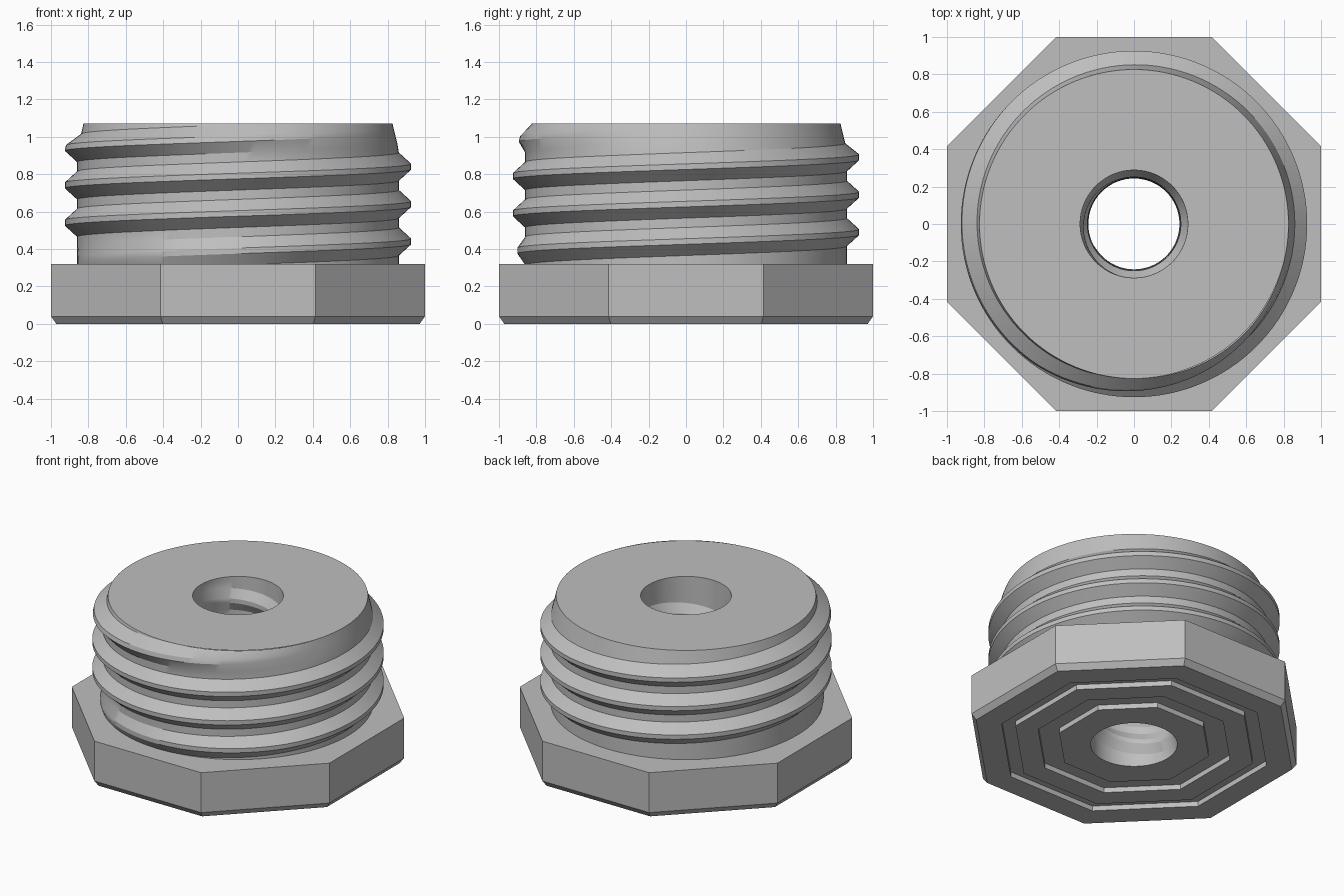
import bpy, bmesh
from math import cos, sin, pi, tau, floor, ceil, radians

if "Cube" in bpy.data.objects:
    bpy.data.objects.remove(bpy.data.objects["Cube"], do_unlink=True)

SEGMENTS = 128
PITCH = 0.2
CREST = 0.64            # crest height at angle zero
HEIGHT = 1.07
HEAD_TOP = 0.32

steel = bpy.data.materials.new("grey_steel")
steel.use_nodes = True
GREY = (0.52, 0.52, 0.52, 1)
steel.diffuse_color = GREY
steel.node_tree.nodes["Principled BSDF"].inputs["Base Color"].default_value = GREY


def clamp(v, low=0.0, high=1.0):
    return max(low, min(high, v))


def finish(name, bm, smooth):
    mesh = bpy.data.meshes.new(name)
    bm.to_mesh(mesh)
    bm.free()
    mesh.materials.append(steel)
    obj = bpy.data.objects.new(name, mesh)
    bpy.context.collection.objects.link(obj)
    if smooth:
        bpy.ops.object.select_all(action="DESELECT")
        obj.select_set(True)
        bpy.context.view_layer.objects.active = obj
        bpy.ops.object.shade_smooth_by_angle(angle=radians(25))
    return obj


def lathe(name, rings, count, start=0.0):
    """Skin rings of (radius function or number, z), inner bottom to outer top."""
    bm = bmesh.new()
    rows = []
    for radius, z in rings:
        row = []
        for i in range(count):
            a = start + tau * i / count
            r = radius(a) if callable(radius) else radius
            row.append(bm.verts.new((r * cos(a), r * sin(a), z)))
        rows.append(row)
    for low, high in zip(rows, rows[1:]):
        for i in range(count):
            k = (i + 1) % count
            bm.faces.new((low[i], low[k], high[k], high[i]))
    return finish(name, bm, False)


def thread(name, z0, z1, base, depth, fade, inward=False):
    """Helical grid whose rows follow the crest and root edges, cut flat at z0 and z1."""
    offsets = (-0.075, -0.015, 0.015, 0.075)
    first = floor((z0 - CREST) / PITCH) - 2
    last = ceil((z1 - CREST) / PITCH) + 2

    def radius(a, z):
        turn = round((z - CREST) / PITCH - a / tau)
        crest = CREST + PITCH * (turn + a / tau)
        tooth = clamp((0.075 - abs(z - crest)) / 0.06)
        return base(z) + depth * fade(crest) * tooth

    bm = bmesh.new()
    columns = []
    for i in range(SEGMENTS):
        a = tau * i / SEGMENTS
        made, column = {}, []
        for turn in range(first, last):
            for off in offsets:
                z = clamp(CREST + PITCH * (turn + a / tau) + off, z0, z1)
                key = round(z, 5)
                if key not in made:
                    r = radius(a, z)
                    made[key] = bm.verts.new((r * cos(a), r * sin(a), z))
                column.append(made[key])
        columns.append(column)
    # the closing column is the first one, one turn higher
    columns.append(columns[0][len(offsets):] + [columns[0][-1]] * len(offsets))
    for left, right in zip(columns, columns[1:]):
        for j in range(len(left) - 1):
            loop = list(dict.fromkeys((left[j], right[j], right[j + 1], left[j + 1])))
            if len(loop) > 2:
                bm.faces.new(loop[::-1] if inward else loop)
    return finish(name, bm, True)


def octagon(apothem):
    """Radius of an octagon with flats on the axes, as a function of angle."""
    return lambda a: apothem / cos((a + pi / 8) % (pi / 4) - pi / 8)


# Octagonal head with a chamfered lower edge and two grooves underneath
GROOVE = 0.035
head_profile = [
    (0.46, 0), (0.46, GROOVE), (0.59, GROOVE), (0.59, 0),
    (0.73, 0), (0.73, GROOVE), (0.815, GROOVE), (0.815, 0),
    (0.972, 0), (1, 0.04), (1, HEAD_TOP), (0.7, HEAD_TOP),
]
lathe("octagonal_head", [(a / cos(pi / 8), z) for a, z in head_profile], 8, pi / 8)

# Flat faces around the two bore openings
BORE_TOP, BORE_BOTTOM = 0.288, 0.275
lathe("bottom_face", [(BORE_BOTTOM, 0), (octagon(0.46), 0)], SEGMENTS)
lathe("top_face", [(0.826, HEIGHT), (BORE_TOP, HEIGHT)], SEGMENTS)

# Outer thread, running out at both ends, with a slightly tapered tip
thread("threaded_stud", HEAD_TOP, HEIGHT,
       base=lambda z: 0.86 - 0.034 * clamp((z - 0.93) / 0.14),
       depth=0.066,
       fade=lambda c: clamp((c - 0.34) / 0.08) * clamp((1.03 - c) / 0.06))

# Inner thread of the through bore
thread("threaded_bore", 0, HEIGHT,
       base=lambda z: BORE_BOTTOM + (BORE_TOP - BORE_BOTTOM) * z / HEIGHT,
       depth=-0.035,
       fade=lambda c: clamp((c - 0.08) / 0.08) * clamp((0.98 - c) / 0.08),
       inward=True)
